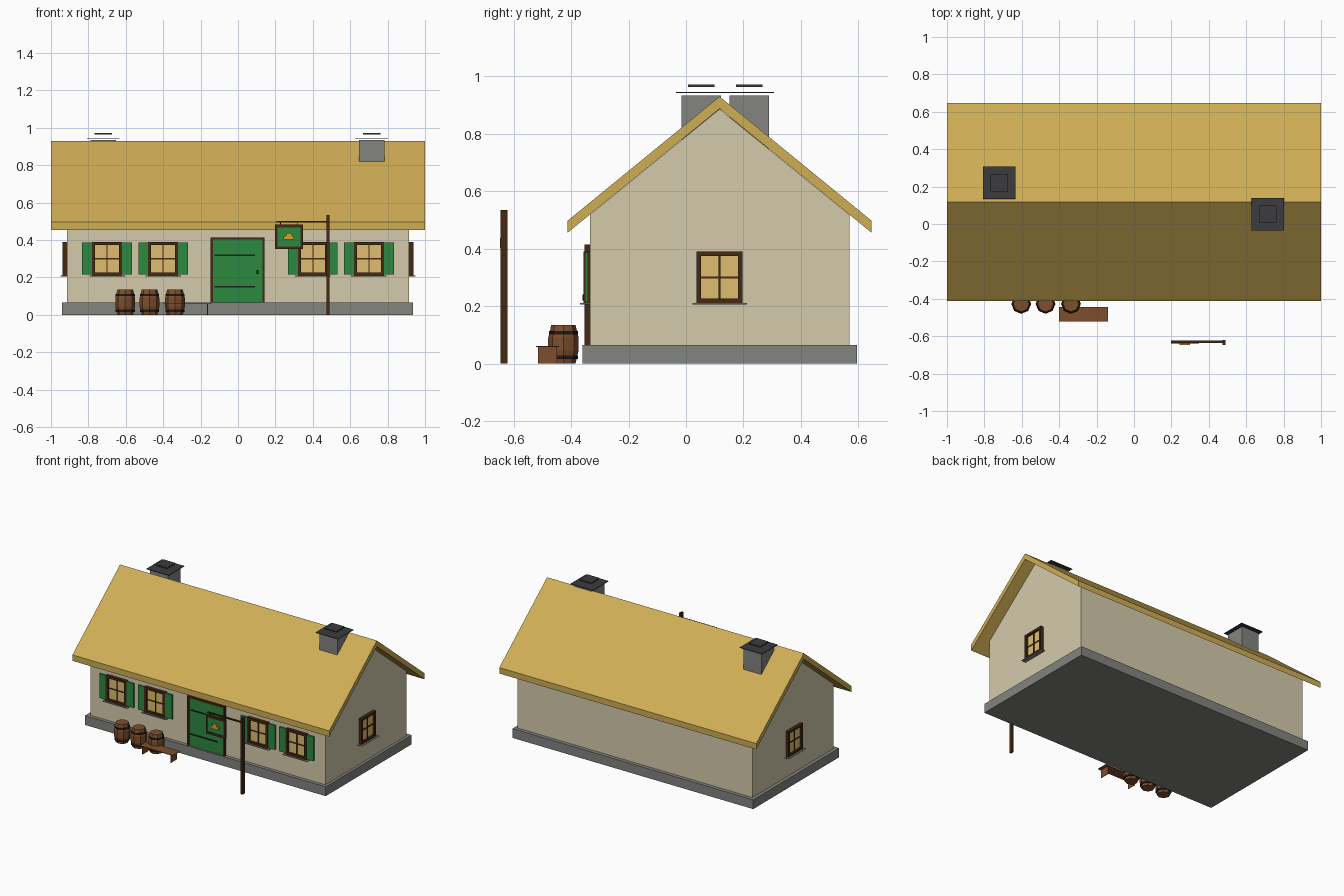
import bpy, bmesh, math
from mathutils import Matrix, Vector

if "Cube" in bpy.data.objects:
    bpy.data.objects.remove(bpy.data.objects["Cube"])

MATS = {}


def mat(name, rgb):
    m = bpy.data.materials.new(name)
    lin = [(c / 255) ** 2.2 for c in rgb]
    m.diffuse_color = (*lin, 1)
    m.use_nodes = True
    m.node_tree.nodes["Principled BSDF"].inputs["Base Color"].default_value = m.diffuse_color
    MATS[name] = m


for n, c in {"thatch": (206, 172, 86), "plaster": (212, 202, 170), "stone": (130, 130, 126),
             "slate": (62, 62, 66), "dark_wood": (70, 45, 25), "glass": (222, 188, 112),
             "green": (48, 135, 66), "iron": (35, 33, 32), "barrel_wood": (125, 80, 48),
             "gold": (215, 160, 50)}.items():
    mat(n, c)


def finish(name, bm, material, matrix=None):
    bmesh.ops.recalc_face_normals(bm, faces=bm.faces)
    me = bpy.data.meshes.new(name)
    bm.to_mesh(me)
    bm.free()
    ob = bpy.data.objects.new(name, me)
    bpy.context.collection.objects.link(ob)
    me.materials.append(MATS[material])
    if matrix:
        ob.matrix_world = matrix
    return ob


def boxes(name, material, ranges, matrix=None):
    """One object from boxes given as (x0, x1, y0, y1, z0, z1)."""
    bm = bmesh.new()
    for x0, x1, y0, y1, z0, z1 in ranges:
        m = Matrix.Translation(((x0 + x1) / 2, (y0 + y1) / 2, (z0 + z1) / 2))
        m = m @ Matrix.Diagonal((x1 - x0, y1 - y0, z1 - z0, 1))
        bmesh.ops.create_cube(bm, size=1, matrix=m)
    return finish(name, bm, material, matrix)


def prism(name, material, yz, x0, x1):
    """Extrude a y-z profile along x."""
    bm = bmesh.new()
    f = bm.faces.new([bm.verts.new((x0, y, z)) for y, z in yz])
    r = bmesh.ops.extrude_face_region(bm, geom=[f])
    vs = [v for v in r["geom"] if isinstance(v, bmesh.types.BMVert)]
    bmesh.ops.translate(bm, verts=vs, vec=(x1 - x0, 0, 0))
    return finish(name, bm, material)


def lathe(name, material, profile, centre, sides=8):
    """Closed solid of revolution from (radius, z) points."""
    bm = bmesh.new()
    rings = []
    for r, z in profile:
        rings.append([bm.verts.new((centre[0] + r * math.cos(2 * math.pi * i / sides),
                                    centre[1] + r * math.sin(2 * math.pi * i / sides), z))
                      for i in range(sides)])
    for a, b in zip(rings, rings[1:]):
        for i in range(sides):
            j = (i + 1) % sides
            bm.faces.new((a[i], a[j], b[j], b[i]))
    bm.faces.new(rings[0][::-1])
    bm.faces.new(rings[-1])
    return finish(name, bm, material)


# House body
YC = 0.117
boxes("foundation", "stone", [(-0.94, 0.935, -0.36, 0.595, 0, 0.065)])
prism("walls", "plaster", [(YC - 0.452, 0.06), (YC + 0.452, 0.06), (YC + 0.452, 0.518),
                           (YC, 0.886), (YC - 0.452, 0.518)], -0.915, 0.915)
prism("roof", "thatch", [(YC - 0.53, 0.455), (YC, 0.888), (YC + 0.53, 0.455),
                         (YC + 0.53, 0.497), (YC, 0.93), (YC - 0.53, 0.497)], -1, 1)

# Chimneys with two thin stacked caps
for i, (x, y) in enumerate([(-0.72, 0.22), (0.715, 0.053)], 1):
    def sq(h, z0, z1):
        return (x - h, x + h, y - h, y + h, z0, z1)
    boxes(f"chimney_{i}", "stone", [sq(0.069, 0.74, 0.934)])
    boxes(f"chimney_cap_{i}", "slate", [sq(0.087, 0.942, 0.946), sq(0.046, 0.964, 0.972)])


# Windows: local x along the wall, local -y outwards
def window(tag, matrix, shutters):
    w, z0, z1, t = 0.08, 0.21, 0.39, 0.016
    boxes(f"window_frame_{tag}", "dark_wood",
          [(-w, -w + t, -0.022, 0.005, z0, z1), (w - t, w, -0.022, 0.005, z0, z1),
           (-w + t, w - t, -0.022, 0.005, z0, z0 + t), (-w + t, w - t, -0.022, 0.005, z1 - t, z1),
           (-0.003, 0.003, -0.014, 0, z0 + t, z1 - t),
           (-w + t, w - t, -0.013, 0, 0.297, 0.303)], matrix)
    boxes(f"window_glass_{tag}", "glass", [(-w + t, w - t, -0.008, 0.002, z0 + t, z1 - t)], matrix)
    boxes(f"window_sill_{tag}", "stone", [(-0.095, 0.095, -0.034, 0.005, 0.206, 0.21)], matrix)
    if shutters:
        boxes(f"shutters_{tag}", "green",
              [(s * 0.1 - 0.033, s * 0.1 + 0.033, -0.017, -0.006, 0.215, 0.386)
               for s in (-1, 1)], matrix)


for i, x in enumerate((-0.70, -0.40, 0.40, 0.70), 1):
    window(f"front_{i}", Matrix.Translation((x, -0.335, 0)), True)
for tag, s in (("right", 1), ("left", -1)):
    window(tag, Matrix.Translation((s * 0.915, YC, 0)) @ Matrix.Rotation(s * math.pi / 2, 4, 'Z'), False)

# Door with frame, hinges and handle
boxes("door", "green", [(-0.135, 0.13, -0.349, -0.33, 0.065, 0.402)])
boxes("door_frame", "dark_wood", [(-0.148, -0.135, -0.354, -0.33, 0.065, 0.415),
                                  (0.13, 0.143, -0.354, -0.33, 0.065, 0.415),
                                  (-0.148, 0.143, -0.354, -0.33, 0.402, 0.415)])
boxes("door_hinges", "iron", [(-0.125, 0.09, -0.353, -0.348, z, z + 0.008) for z in (0.146, 0.316)])
boxes("door_handle", "iron", [(0.098, 0.11, -0.36, -0.348, 0.22, 0.24)])

# Hanging sign on a post
boxes("sign_post", "dark_wood", [(0.474, 0.488, -0.647, -0.621, 0, 0.535)])
boxes("sign_arm", "dark_wood", [(0.205, 0.478, -0.636, -0.624, 0.495, 0.503)])
boxes("sign_hangers", "iron", [(x, x + 0.004, -0.634, -0.63, 0.478, 0.497) for x in (0.225, 0.315)])
boxes("sign_board", "green", [(0.21, 0.335, -0.635, -0.628, 0.365, 0.47)])
boxes("sign_frame", "dark_wood", [(0.197, 0.212, -0.639, -0.624, 0.352, 0.482),
                                  (0.333, 0.348, -0.639, -0.624, 0.352, 0.482),
                                  (0.212, 0.333, -0.639, -0.624, 0.352, 0.367),
                                  (0.212, 0.333, -0.639, -0.624, 0.467, 0.482)])
boxes("sign_emblem", "gold", [(0.243, 0.3, -0.648, -0.635, 0.402, 0.422),
                              (0.256, 0.288, -0.648, -0.635, 0.422, 0.438)])

# Barrels with hoops
for i, x in enumerate((-0.603, -0.473, -0.337), 1):
    c = (x, -0.427)
    lathe(f"barrel_{i}", "barrel_wood", [(0.042, 0), (0.053, 0.045), (0.053, 0.09), (0.042, 0.135)], c)
    for j, z in enumerate((0.022, 0.107), 1):
        lathe(f"barrel_{i}_hoop_{j}", "iron", [(0.051, z - 0.006), (0.051, z + 0.006)], c)

# Thin plank bench
boxes("bench_seat", "barrel_wood", [(-0.40, -0.14, -0.522, -0.443, 0.057, 0.061)])
boxes("bench_legs", "barrel_wood", [(x, x + 0.004, -0.515, -0.45, 0, 0.057) for x in (-0.385, -0.165)])
